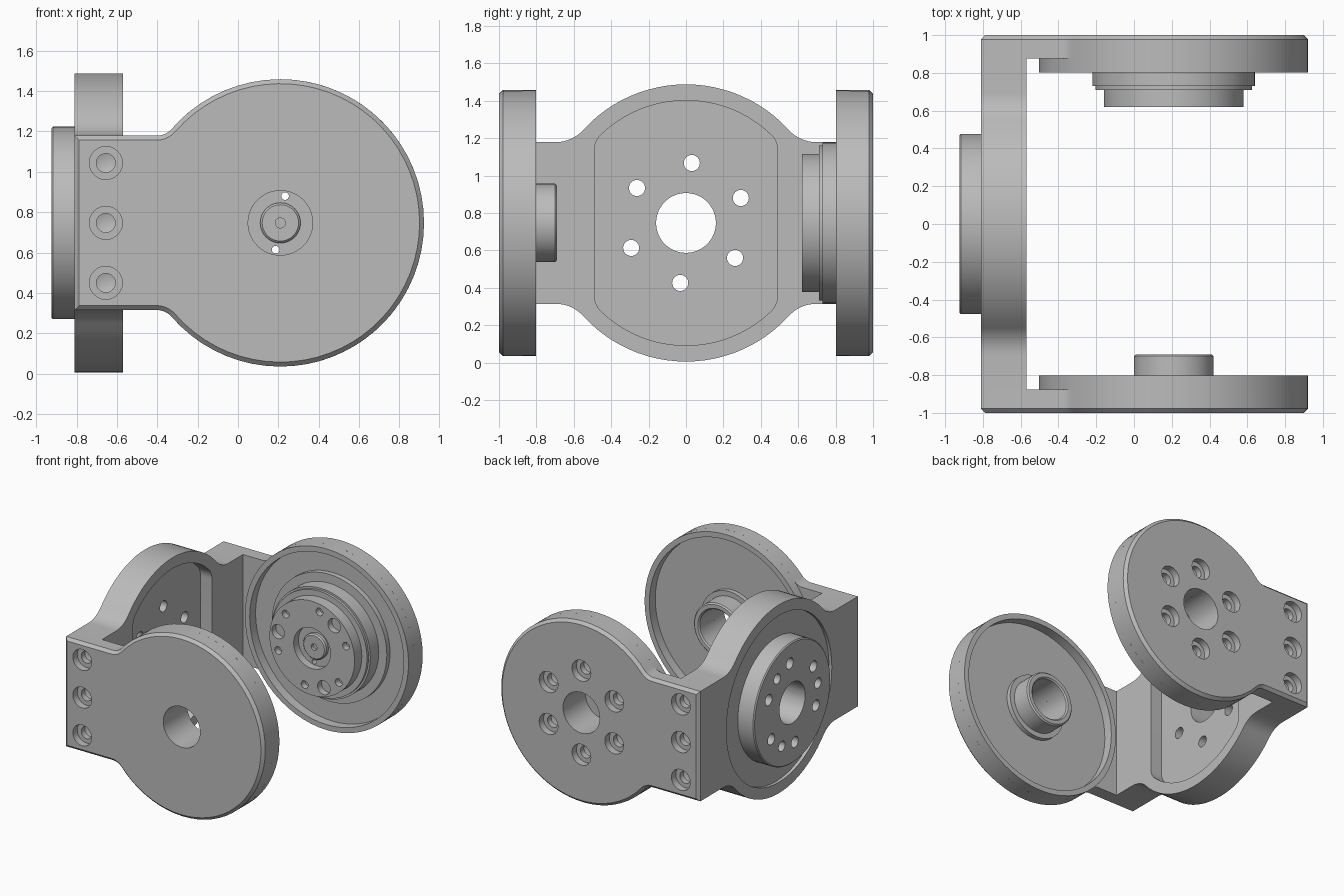
import bpy, bmesh
from math import sin, cos, pi, sqrt, atan2, radians
from mathutils import Vector, Matrix

cube = bpy.data.objects.get("Cube")
if cube:
    bpy.data.objects.remove(cube)

grey = bpy.data.materials.new("machined_grey")
grey.use_nodes = True
colour = (0.5, 0.5, 0.5, 1)
grey.diffuse_color = colour
grey.node_tree.nodes["Principled BSDF"].inputs["Base Color"].default_value = colour

CX, CZ = 0.21, 0.747          # pivot axis of the two arms


def place(axis, u, v, h):
    """Profile plane (u, v) and depth h to world space; u, v start on the part's axis."""
    if axis == 'Y':
        return Vector((CX + u, h, CZ + v))
    return Vector((h, u, CZ + v))


def finish(name, bm):
    bmesh.ops.recalc_face_normals(bm, faces=bm.faces)
    mesh = bpy.data.meshes.new(name)
    bm.to_mesh(mesh)
    bm.free()
    mesh.materials.append(grey)
    obj = bpy.data.objects.new(name, mesh)
    bpy.context.scene.collection.objects.link(obj)
    return obj


def lathe(bm, axis, profile, u=0, v=0, closed=False, steps=64):
    """Spin (radius, depth) points about an axis through (u, v)."""
    vs = [bm.verts.new(place(axis, u + r, v, h)) for r, h in profile]
    pairs = list(zip(vs, vs[1:])) + ([(vs[-1], vs[0])] if closed else [])
    es = [bm.edges.new(p) for p in pairs]
    direction = Vector((0, 1, 0)) if axis == 'Y' else Vector((1, 0, 0))
    bmesh.ops.spin(bm, geom=vs + es, cent=place(axis, u, v, 0), axis=direction,
                   angle=2 * pi, steps=steps)
    bmesh.ops.remove_doubles(bm, verts=bm.verts, dist=1e-5)


def prism(name, axis, outline, h0, h1, chamfer=0):
    """Extrude an outline from h0 to h1, with an optional chamfer at the h1 end."""
    bm = bmesh.new()
    end = h1 - chamfer if h1 > h0 else h1 + chamfer
    rings = [[bm.verts.new(place(axis, u, v, h)) for u, v in outline] for h in (h0, end)]
    bm.faces.new(rings[0])
    cap = bm.faces.new(rings[1])
    n = len(outline)
    for i in range(n):
        j = (i + 1) % n
        bm.faces.new((rings[0][i], rings[0][j], rings[1][j], rings[1][i]))
    bmesh.ops.recalc_face_normals(bm, faces=bm.faces)
    if chamfer:
        bmesh.ops.inset_region(bm, faces=[cap], thickness=chamfer, depth=chamfer,
                               use_even_offset=True)
    return finish(name, bm)


def cut(obj, cutter):
    mod = obj.modifiers.new("cut", 'BOOLEAN')
    mod.operation = 'DIFFERENCE'
    mod.solver = 'EXACT'
    mod.object = cutter
    cutter.hide_render = True
    bpy.context.view_layer.objects.active = obj
    bpy.ops.object.modifier_apply(modifier=mod.name)
    bpy.data.objects.remove(cutter)


def drill(obj, axis, spots, profile, steps=24):
    """Cut the same stepped hole at every spot."""
    bm = bmesh.new()
    for u, v in spots:
        lathe(bm, axis, profile, u, v, steps=steps)
    cut(obj, finish("drill_cutter", bm))


def bore(r, h0, h1):
    return [(0, h0), (r, h0), (r, h1), (0, h1)]


def circle_spots(r, start, count):
    return [(r * cos(radians(start + i * 360 / count)),
             r * sin(radians(start + i * 360 / count))) for i in range(count)]


def arc(cu, cv, r, a, b, n):
    return [(cu + r * cos(a + (b - a) * i / n), cv + r * sin(a + (b - a) * i / n))
            for i in range(n + 1)]


def neck_curve(edge, h, R, f, end, n):
    """Straight neck at height h, fillet f, then a circle R up to angle end."""
    d = sqrt((R + f) ** 2 - (h + f) ** 2)
    a = atan2(h + f, d)
    return [(edge, h)] + arc(d, h + f, f, -pi / 2, a - pi, 8) + arc(0, 0, R, a, end, n)[1:]


def mirror_u(pts):
    return pts + [(-u, v) for u, v in reversed(pts) if abs(u) > 1e-5]


def mirror_v(pts):
    return pts + [(u, -v) for u, v in reversed(pts) if abs(v) > 1e-5]


# Base plate with round bulge, inner pocket and outer shallow seat
NECK = 0.432
base = prism("base_plate", 'X',
             mirror_v(mirror_u(neck_curve(0.875, NECK, 0.741, 0.2, pi / 2, 12))), -0.81, -0.57)
POCKET, SIDE, FIL = 0.655, 0.49, 0.12
cv = sqrt((POCKET - FIL) ** 2 - (SIDE - FIL) ** 2)
ca = atan2(cv, SIDE - FIL)
pocket = arc(SIDE - FIL, cv, FIL, 0, ca, 6) + arc(0, 0, POCKET, ca, pi / 2, 10)[1:]
cut(base, prism("pocket_cutter", 'X', mirror_v(mirror_u(pocket)), -0.67, -0.5))
drill(base, 'X', [(0, 0)], bore(0.655, -0.9, -0.785), 64)

# Round mounting boss on the outside of the base
bm = bmesh.new()
lathe(bm, 'X', [(0, -0.785), (0.477, -0.785), (0.477, -0.917), (0.469, -0.925), (0, -0.925)])
boss = finish("mounting_boss", bm)
drill(boss, 'X', circle_spots(0.32, 54, 3), bore(0.04, -1, -0.85))
for part in (base, boss):
    drill(part, 'X', [(0, 0)], bore(0.16, -1, -0.4), 48)
    drill(part, 'X', circle_spots(0.322, 84.5, 6), bore(0.043, -1, -0.4))

# Two arms: chamfered plate, screw holes and raised inner rim
outline = mirror_v([(-u, v) for u, v in neck_curve(0.81 + CX, NECK, 0.712, 0.1, pi, 26)])
screws = [(-0.655 - CX, z) for z in (-0.297, 0, 0.297)]
parts = [base, boss]
for side, label in ((-1, "front"), (1, "back")):
    arm = prism(label + "_arm", 'Y', outline, side * 0.875, side, 0.022)
    drill(arm, 'Y', [(0, 0)], bore(0.16, side * 0.8, side * 1.1), 48)
    spots = screws + (circle_spots(0.33, 90, 6) if side > 0 else [])
    drill(arm, 'Y', spots, [(0, side * 1.1), (0.082, side * 1.1), (0.082, side * 0.945),
                            (0.047, side * 0.945), (0.047, side * 0.9), (0, side * 0.885)])
    bm = bmesh.new()
    lathe(bm, 'Y', [(0.67, side * 0.875), (0.712, side * 0.875),
                    (0.712, side * 0.802), (0.67, side * 0.802)], closed=True)
    parts += [arm, finish(label + "_arm_rim", bm)]

# Hollow bearing spigot inside the front arm
bm = bmesh.new()
lathe(bm, 'Y', [(0.16, -0.875), (0.25, -0.875), (0.25, -0.84), (0.21, -0.84), (0.21, -0.7),
                (0.2, -0.69), (0.17, -0.69), (0.16, -0.7)], closed=True)
parts.append(finish("bearing_spigot", bm))

# Stepped drive hub inside the back arm
bm = bmesh.new()
lathe(bm, 'Y', [(0, 0.645), (0.09, 0.645), (0.1, 0.655), (0.1, 0.68), (0.16, 0.68),
                (0.16, 0.62), (0.37, 0.62), (0.37, 0.71), (0.415, 0.71), (0.415, 0.73),
                (0.43, 0.73), (0.43, 0.835), (0.5, 0.835), (0.5, 0.875), (0.16, 0.875),
                (0.16, 0.72), (0, 0.72)])
hub = finish("drive_hub", bm)
drill(hub, 'Y', circle_spots(0.3, 50, 3), bore(0.055, 0.5, 0.67))
drill(hub, 'Y', circle_spots(0.31, 18, 6), bore(0.03, 0.5, 0.67))
drill(hub, 'Y', circle_spots(0.135, 80, 2), bore(0.019, 0.5, 0.78))
drill(hub, 'Y', [(0, 0)], bore(0.025, 0.5, 0.67))
parts.append(hub)

# Smooth round walls, crisp edges
bpy.ops.object.select_all(action='DESELECT')
for part in parts:
    part.select_set(True)
bpy.context.view_layer.objects.active = base
bpy.ops.object.shade_smooth_by_angle(angle=radians(25))
